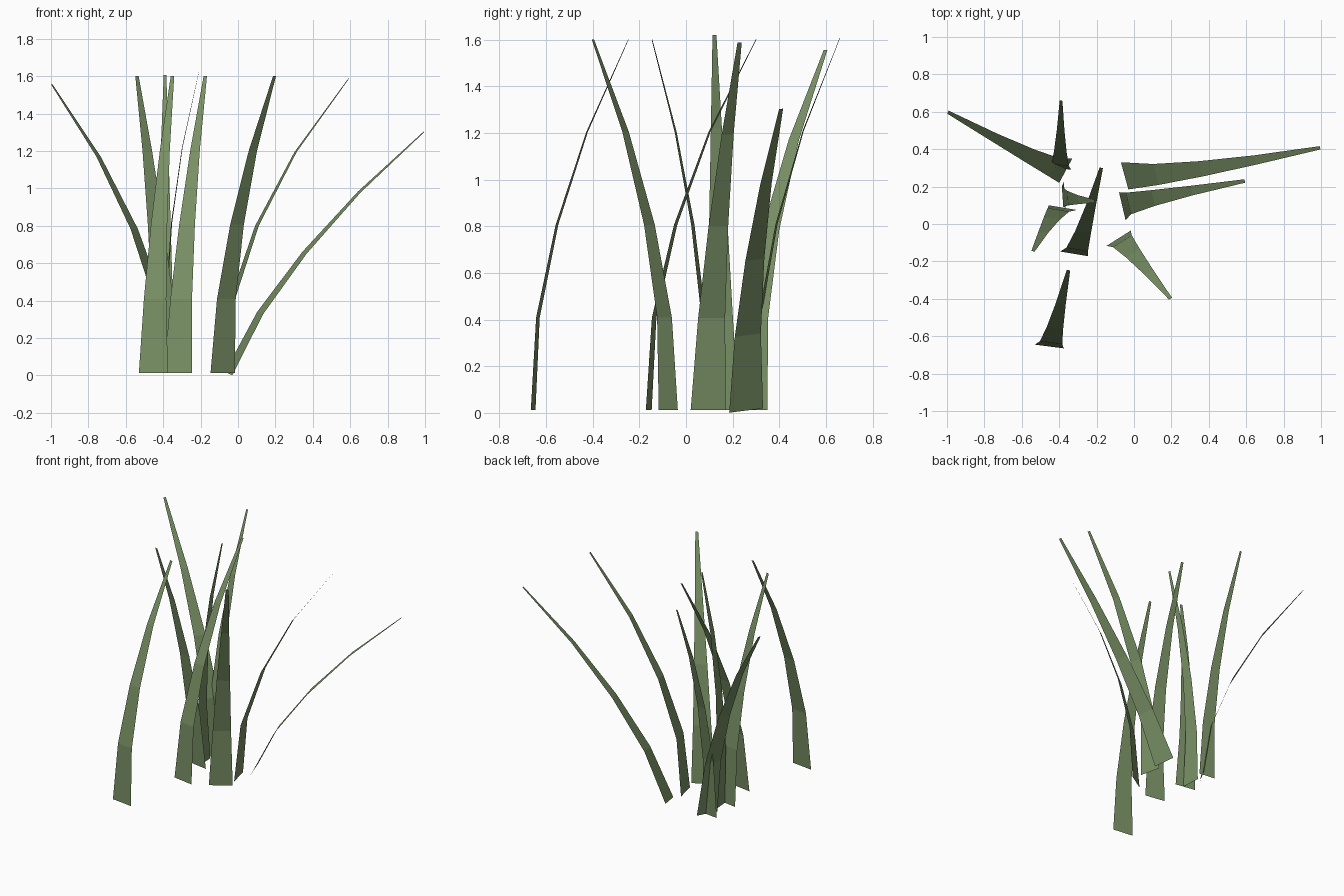
import bpy
import bmesh
from mathutils import Vector

if "Cube" in bpy.data.objects:
    bpy.data.objects.remove(bpy.data.objects["Cube"])

green = bpy.data.materials.new("grass_green")
green.diffuse_color = (0.19, 0.28, 0.13, 1.0)
green.use_nodes = True
green.node_tree.nodes["Principled BSDF"].inputs["Base Color"].default_value = green.diffuse_color

# Share of the bend and of the blade width at five levels from root to tip
BEND = (0.0, 0.05, 0.25, 0.565, 1.0)
WIDTH = (1.0, 0.77, 0.56, 0.34, 0.12)


def blade(name, root_a, root_b, lean, bend, height, z0=0.012, tilt=0.0):
    """Flat tapering ribbon: a straight lean plus a bend that grows upward."""
    a, b = Vector(root_a), Vector(root_b)
    centre, half = (a + b) / 2, (b - a) / 2
    bm = bmesh.new()
    rows = []
    for i in range(5):
        t = i / 4
        p = centre + Vector(lean) * t + Vector(bend) * BEND[i]
        z = z0 + (height - z0) * t
        row = []
        for s in (-1, 1):
            q = p + half * (s * WIDTH[i])
            row.append(bm.verts.new((q.x, q.y, z + s * tilt * WIDTH[i])))
        rows.append(row)
    for low, high in zip(rows, rows[1:]):
        bm.faces.new((low[0], low[1], high[1], high[0]))
    mesh = bpy.data.meshes.new(name)
    bm.to_mesh(mesh)
    bm.free()
    mesh.materials.append(green)
    bpy.context.collection.objects.link(bpy.data.objects.new(name, mesh))


# Blades spreading to the left and back
blade("blade_far_left", (-0.40, 0.22), (-0.33, 0.35), (-0.13, 0.0), (-0.50, 0.313), 1.555)
blade("blade_back", (-0.455, 0.305), (-0.335, 0.29), (0.0, 0.0), (0.005, 0.362), 1.607)

# Middle clump
blade("blade_middle", (-0.365, 0.085), (-0.375, 0.225), (-0.10, -0.033), (0.26, 0.0), 1.62)
blade("blade_left", (-0.455, 0.10), (-0.305, 0.075), (-0.08, 0.0), (-0.08, -0.233), 1.60)
blade("blade_inner", (-0.395, -0.147), (-0.245, -0.172), (0.045, 0.0), (0.10, 0.46), 1.60)

# Front blades
blade("blade_front", (-0.53, -0.645), (-0.375, -0.665), (0.02, 0.0), (0.082, 0.408), 1.60)
blade("blade_front_right", (-0.147, -0.117), (-0.017, -0.035), (0.03, 0.0), (0.247, -0.323), 1.60)

# Blades arching to the right
blade("blade_right", (-0.045, 0.02), (-0.08, 0.17), (0.0, 0.04), (0.655, 0.095), 1.588)
blade("blade_far_right", (-0.03, 0.185), (-0.07, 0.33), (0.58, 0.0), (0.465, 0.15), 1.303,
      z0=0.01, tilt=0.009)
